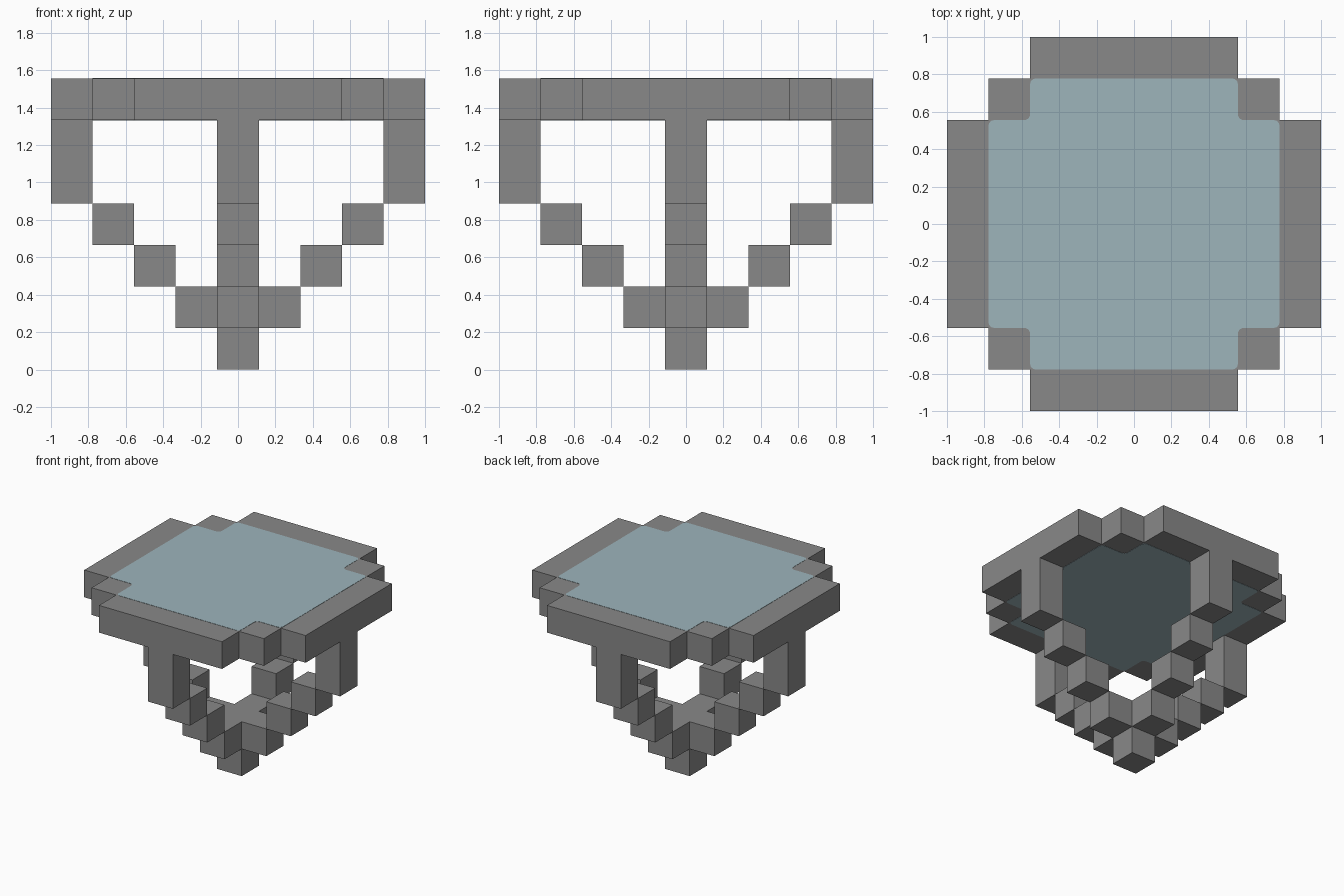
import bpy
import bmesh

U = 2 / 9  # one block

cube = bpy.data.objects.get("Cube")
if cube:
    bpy.data.objects.remove(cube, do_unlink=True)


def material(name, rgb):
    mat = bpy.data.materials.new(name)
    mat.use_nodes = True
    mat.diffuse_color = (*rgb, 1)
    mat.node_tree.nodes["Principled BSDF"].inputs["Base Color"].default_value = (*rgb, 1)
    return mat


stone = material("grey stone", (0.25, 0.25, 0.25))
water = material("pale blue water", (0.34, 0.46, 0.50))


def finish(name, bm, mat):
    bmesh.ops.recalc_face_normals(bm, faces=bm.faces)
    mesh = bpy.data.meshes.new(name)
    bm.to_mesh(mesh)
    bm.free()
    mesh.materials.append(mat)
    obj = bpy.data.objects.new(name, mesh)
    bpy.context.collection.objects.link(obj)
    return obj


def block(name, x, y, low, high):
    """One block wide column between two layers."""
    bm = bmesh.new()
    bmesh.ops.create_cube(bm, size=U)
    for v in bm.verts:
        v.co.x += x * U
        v.co.y += y * U
        v.co.z = (high if v.co.z > 0 else low) * U
    return finish(name, bm, stone)


def slab(name, quarter, low, high, mat, radius=0):
    """Prism from a quarter outline mirrored into all four quadrants."""
    back = quarter[::-1]
    outline = (quarter + [(-x, y) for x, y in back]
               + [(-x, -y) for x, y in quarter] + [(x, -y) for x, y in back])
    bm = bmesh.new()
    face = bm.faces.new([bm.verts.new((x * U, y * U, low)) for x, y in outline])
    if radius:
        bmesh.ops.bevel(bm, geom=bm.verts[:], offset=radius, segments=4,
                        profile=0.5, affect='VERTICES')
    face = bm.faces[:]
    top = bmesh.ops.extrude_face_region(bm, geom=face, use_keep_orig=True)
    for v in top["geom"]:
        if isinstance(v, bmesh.types.BMVert):
            v.co.z = high
    return finish(name, bm, mat)


# Stepped basin, with a water sheet on its top and underside
slab("basin_rim", [(4.5, 2.5), (3.5, 2.5), (3.5, 3.5), (2.5, 3.5), (2.5, 4.5)],
     6 * U, 7 * U, stone)
pool = [(3.5, 2.5), (2.5, 2.5), (2.5, 3.5)]
slab("water_top", pool, 7 * U - 0.002, 7 * U + 0.002, water, 0.03)
slab("water_underside", pool, 6 * U - 0.002, 6 * U + 0.002, water, 0.03)

# Foot and hub
block("foot", 0, 0, 0, 1)
block("hub", 0, 0, 1, 2)

# Four stair-stepped legs rising outward to the basin
for side, dx, dy in (("left", 1, 0), ("right", -1, 0), ("front", 0, -1), ("back", 0, 1)):
    for step in range(1, 5):
        top = 6 if step == 4 else step + 1
        block(f"{side}_leg_step_{step}", dx * step, dy * step, step, top)
